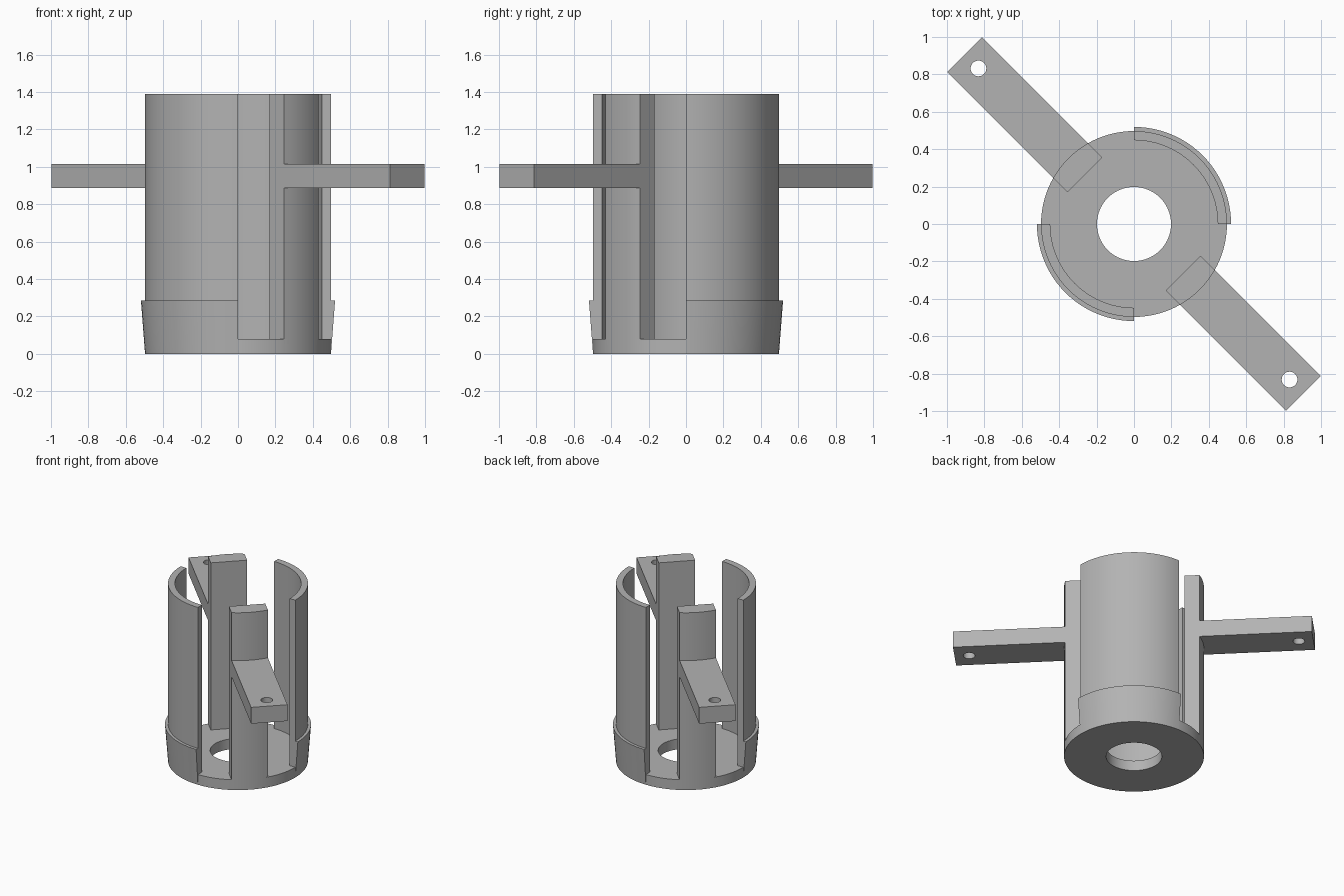
import bpy, bmesh, math
from mathutils import Matrix

cube = bpy.data.objects.get("Cube")
if cube:
    bpy.data.objects.remove(cube, do_unlink=True)

grey = bpy.data.materials.new("plain grey")
grey.use_nodes = True
colour = (0.45, 0.45, 0.45, 1)
grey.diffuse_color = colour
grey.node_tree.nodes["Principled BSDF"].inputs["Base Color"].default_value = colour

R, TOP, FLOOR, HOLE = 0.497, 1.39, 0.08, 0.198
HALF, INNER = 0.131, 0.371       # post half width, distance of its inner face


def finish(name, bm, turn):
    bmesh.ops.recalc_face_normals(bm, faces=bm.faces)
    bm.transform(Matrix.Rotation(math.radians(turn), 4, "Z"))
    mesh = bpy.data.meshes.new(name)
    bm.to_mesh(mesh)
    bm.free()
    mesh.materials.append(grey)
    obj = bpy.data.objects.new(name, mesh)
    bpy.context.collection.objects.link(obj)
    bpy.ops.object.select_all(action="DESELECT")
    bpy.context.view_layer.objects.active = obj
    obj.select_set(True)
    bpy.ops.object.shade_smooth_by_angle(angle=math.radians(20))


def revolve(name, profile, sweep, steps, turn=0):
    """Sweep a closed (radius, height) profile around z."""
    bm = bmesh.new()
    face = bm.faces.new([bm.verts.new((r, 0, z)) for r, z in profile])
    closed = sweep == 360
    bmesh.ops.spin(bm, geom=[face] + face.edges[:] + face.verts[:],
                   axis=(0, 0, 1), cent=(0, 0, 0),
                   angle=math.radians(sweep), steps=steps)
    if closed:
        bmesh.ops.remove_doubles(bm, verts=bm.verts, dist=1e-4)
        inside = [f for f in bm.faces if len(f.verts) == len(profile)
                  and all(abs(v.co.y) < 1e-4 for v in f.verts)]
        bmesh.ops.delete(bm, geom=inside, context="FACES_ONLY")
    finish(name, bm, turn)


def prism(name, loops, z0, z1, turn):
    """Extrude an outline, with optional hole outlines, upwards."""
    bm = bmesh.new()
    edges = []
    for loop in loops:
        vs = [bm.verts.new((x, y, z0)) for x, y in loop]
        edges += [bm.edges.new((vs[i - 1], vs[i])) for i in range(len(vs))]
    bmesh.ops.triangle_fill(bm, edges=edges, use_beauty=True, normal=(0, 0, 1))
    res = bmesh.ops.extrude_face_region(bm, geom=bm.faces[:], use_keep_orig=True)
    top = [v for v in res["geom"] if isinstance(v, bmesh.types.BMVert)]
    bmesh.ops.translate(bm, verts=top, vec=(0, 0, z1 - z0))
    finish(name, bm, turn)


def arc(cx, radius, a0, a1, n):
    return [(cx + radius * math.cos(a0 + (a1 - a0) * i / n),
             radius * math.sin(a0 + (a1 - a0) * i / n)) for i in range(n + 1)]


# Round floor with a centre hole
revolve("base_ring", [(HOLE, 0), (R, 0), (R, FLOOR), (HOLE, FLOOR)], 360, 96)

# Two quarter shells with a flared collar at the foot
shell = [(0.448, 0.04), (R, 0), (0.519, 0.285), (R, 0.285), (R, TOP), (0.448, TOP)]
for name, turn in (("back_left_shell", 0), ("front_right_shell", 180)):
    revolve(name, shell, 90, 24, turn)

# Posts with rounded outer faces, each carrying a drilled arm
a = math.asin(HALF / R)
post = [(INNER, -HALF)] + arc(0, R, -a, a, 8) + [(INNER, HALF)]
arm = [(0.45, -HALF), (1.28, -HALF), (1.28, HALF), (0.45, HALF)]
bolt_hole = arc(1.176, 0.042, 0, math.tau, 32)[:-1]
for side, turn in (("front_left", -45), ("back_right", 135)):
    prism(side + "_post", [post], FLOOR - 0.03, TOP, turn)
    prism(side + "_arm", [arm, bolt_hole], 0.887, 1.015, turn)
